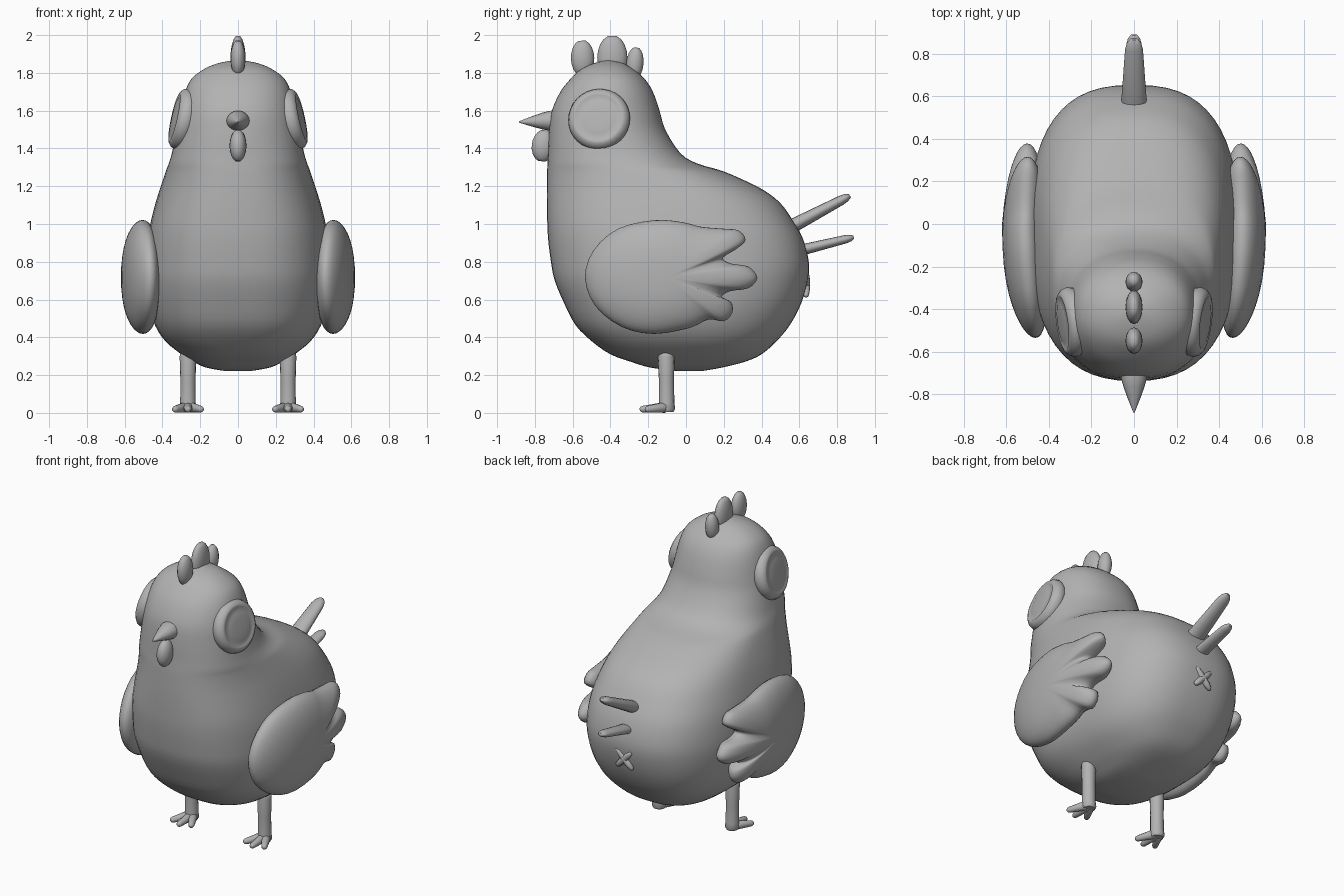
import bpy, bmesh, math
from mathutils import Vector

if "Cube" in bpy.data.objects:
    bpy.data.objects.remove(bpy.data.objects["Cube"])

grey = bpy.data.materials.new("plain_grey")
grey.diffuse_color = (0.45, 0.45, 0.45, 1)
grey.use_nodes = True
grey.node_tree.nodes["Principled BSDF"].inputs["Base Color"].default_value = grey.diffuse_color


def catmull(points, steps, closed=False):
    """Smooth a list of tuples by Catmull-Rom interpolation."""
    n, out = len(points), []
    get = (lambda i: points[i % n]) if closed else (lambda i: points[max(0, min(n - 1, i))])
    for i in range(n if closed else n - 1):
        a, b, c, d = (get(i + k) for k in (-1, 0, 1, 2))
        for s in range(steps):
            t = s / steps
            out.append(tuple(0.5 * (2 * q + (r - p) * t + (2 * p - 5 * q + 4 * r - u) * t * t
                                    + (3 * q - p - 3 * r + u) * t ** 3)
                             for p, q, r, u in zip(a, b, c, d)))
    if not closed:
        out.append(points[-1])
    return out


def loft(name, rings, start=None, end=None, angle=60):
    """Skin a stack of equal rings; close both ends with a point."""
    bm = bmesh.new()
    rows = [[bm.verts.new(p) for p in ring] for ring in rings]
    n = len(rows[0])
    for a, b in zip(rows, rows[1:]):
        for i in range(n):
            j = (i + 1) % n
            bm.faces.new((a[i], a[j], b[j], b[i]))
    for row, tip in ((rows[0], start), (rows[-1], end)):
        tip = bm.verts.new(tip if tip is not None else sum((v.co for v in row), Vector()) / n)
        for i in range(n):
            bm.faces.new((row[i], row[(i + 1) % n], tip))
    bmesh.ops.recalc_face_normals(bm, faces=bm.faces)
    mesh = bpy.data.meshes.new(name)
    bm.to_mesh(mesh)
    bm.free()
    ob = bpy.data.objects.new(name, mesh)
    bpy.context.collection.objects.link(ob)
    mesh.materials.append(grey)
    bpy.ops.object.select_all(action='DESELECT')
    ob.select_set(True)
    bpy.context.view_layer.objects.active = ob
    bpy.ops.object.shade_smooth_by_angle(angle=math.radians(angle))
    return ob


def spindle(name, a, b, profile, flat=1.0, ref=(1, 0, 0), seg=16, angle=60):
    """Turned shape from a to b; profile holds (fraction, radius), flat squashes one axis."""
    a, b, ref = Vector(a), Vector(b), Vector(ref)
    d = (b - a).normalized()
    side = (ref - d * ref.dot(d)).normalized()
    up = d.cross(side)
    rings = []
    for t, r in profile:
        c = a.lerp(b, t)
        rings.append([c + side * r * math.cos(2 * math.pi * i / seg)
                      + up * r * flat * math.sin(2 * math.pi * i / seg) for i in range(seg)])
    return loft(name, rings, angle=angle)


def oval(r, n=10):
    """Profile of an ellipsoid of radius r."""
    return [((1 - math.cos(math.pi * k / n)) / 2, r * math.sin(math.pi * k / n)) for k in range(1, n)]


def rod(r0, r1, cap=0.12):
    """Profile of a tapered rod with rounded ends."""
    return [(0, r0 * .5), (cap * .4, r0 * .87), (cap, r0), (1 - cap, r1), (1 - cap * .4, r1 * .8), (1, r1 * .4)]


# Body: height, front y, back y, half width
body = [(.222, -.05, .09, .07), (.24, -.19, .19, .17), (.27, -.29, .31, .235), (.31, -.40, .40, .30),
        (.38, -.50, .48, .385), (.465, -.585, .55, .44), (.58, -.645, .61, .475), (.70, -.695, .645, .49),
        (.80, -.715, .65, .49), (.92, -.73, .62, .48), (1.02, -.735, .565, .46), (1.11, -.737, .50, .437),
        (1.18, -.737, .41, .415), (1.24, -.736, .29, .395), (1.285, -.735, .18, .38), (1.32, -.733, .06, .367),
        (1.375, -.73, -.03, .35), (1.5, -.725, -.11, .325), (1.6, -.71, -.14, .305), (1.70, -.665, -.175, .28),
        (1.77, -.61, -.22, .245), (1.82, -.555, -.28, .18), (1.85, -.49, -.33, .11), (1.866, -.43, -.39, .03)]
rings = []
for z, yf, yb, w in catmull(body, 3):
    p = 2 / (2.6 - 0.4 * max(0, min(1, (z - 1.0) / 0.5)))
    ring = []
    for i in range(56):
        c, s = math.cos(2 * math.pi * i / 56), math.sin(2 * math.pi * i / 56)
        ring.append(Vector((math.copysign(abs(c) ** p, c) * w,
                            (yf + yb) / 2 + math.copysign(abs(s) ** p, s) * (yb - yf) / 2, z)))
    rings.append(ring)
loft("body", rings, angle=80)

# Wing outline (y, z), with three feather tips at the back
outline = [(-.17, 1.02), (-.02, 1.01), (.08, .985), (.2, .975), (.28, .965), (.315, .915), (.27, .87), (.195, .82),
           (.24, .79), (.33, .775), (.378, .715), (.33, .66), (.235, .645), (.19, .615), (.24, .585), (.245, .53),
           (.2, .485), (.12, .495), (.02, .45), (-.17, .418), (-.34, .455), (-.48, .565), (-.535, .715),
           (-.49, .86), (-.36, .975)]
outline = catmull(outline, 3, closed=True)
hub = Vector((-.1, .715))


def wing_point(s, y, z, off):
    centre = .52 - (.2 * y * y if y < 0 else .05 * y) - .12 * (z - .715) ** 2
    return Vector((s * (centre + off), y, z))


for s, label in ((1, "right"), (-1, "left")):
    rings = []
    for k in range(1, 20):
        a = math.pi * k / 20
        rho, h = math.sin(a), math.cos(a)
        rho = rho ** .8
        rings.append([wing_point(s, hub.x + (y - hub.x) * rho, hub.y + (z - hub.y) * rho, .1 * h)
                      for y, z in outline])
    loft("wing_" + label, rings, wing_point(s, *hub, .1), wing_point(s, *hub, -.1), angle=80)

    # Eye: rounded rim around a slightly raised disc
    n = Vector((s * 1, -.13, .22)).normalized()
    c = Vector((s * .295, -.46, 1.555))
    spindle("eye_" + label, c - n * .05, c + n * .05,
            [(0, .14), (.25, .16), (.5, .165), (.75, .157), (.9, .14), (.94, .126), (.9, .12),
             (.97, .09), (1, .05)], ref=(0, 1, 0), seg=32, angle=50)

    # Leg and three toes
    x = s * .265
    spindle("leg_" + label, (x, -.105, .33), (x, -.102, .005),
            [(0, .025), (.03, .04), (.1, .044), (.5, .04), (.85, .041), (.95, .045), (1, .036)])
    for i in (-1, 0, 1):
        spindle("toe_" + label, (x + i * .01, -.10, .03),
                (x + i * .075, -.245 + .03 * abs(i), .018), rod(.028, .018), seg=12)

# Comb: three upright lobes
for name, y0, z0, y1, z1, r in (("front", -.545, 1.78, -.55, 1.975, .062),
                                ("middle", -.39, 1.76, -.39, 2.0, .08),
                                ("rear", -.28, 1.76, -.262, 1.938, .046)):
    spindle("comb_" + name, (0, y0, z0), (0, y1, z1), oval(r), flat=.04 / r, ref=(0, 1, 0))

# Beak and wattle
spindle("beak", (0, -.68, 1.548), (0, -.885, 1.54),
        [(0, .06), (.2, .061), (.4, .05), (.7, .028), (.93, .009), (1, .003)], flat=.87)
spindle("wattle", (0, -.745, 1.5), (0, -.765, 1.328), oval(.062), flat=.72, ref=(0, 1, 0))

# Tail feathers
spindle("tail_feather_upper", (0, .47, .94), (0, .868, 1.15), rod(.064, .042), flat=.62)
spindle("tail_feather_lower", (0, .52, .84), (0, .888, .93), rod(.05, .036), flat=.62)

# Small cross on the rump
for s in (1, -1):
    spindle("rump_cross", (s * .058, .638, .735), (-s * .058, .635, .615),
            [(0, .006), (.06, .015), (.25, .02), (.5, .021), (.75, .02), (.94, .015), (1, .006)], seg=10)
